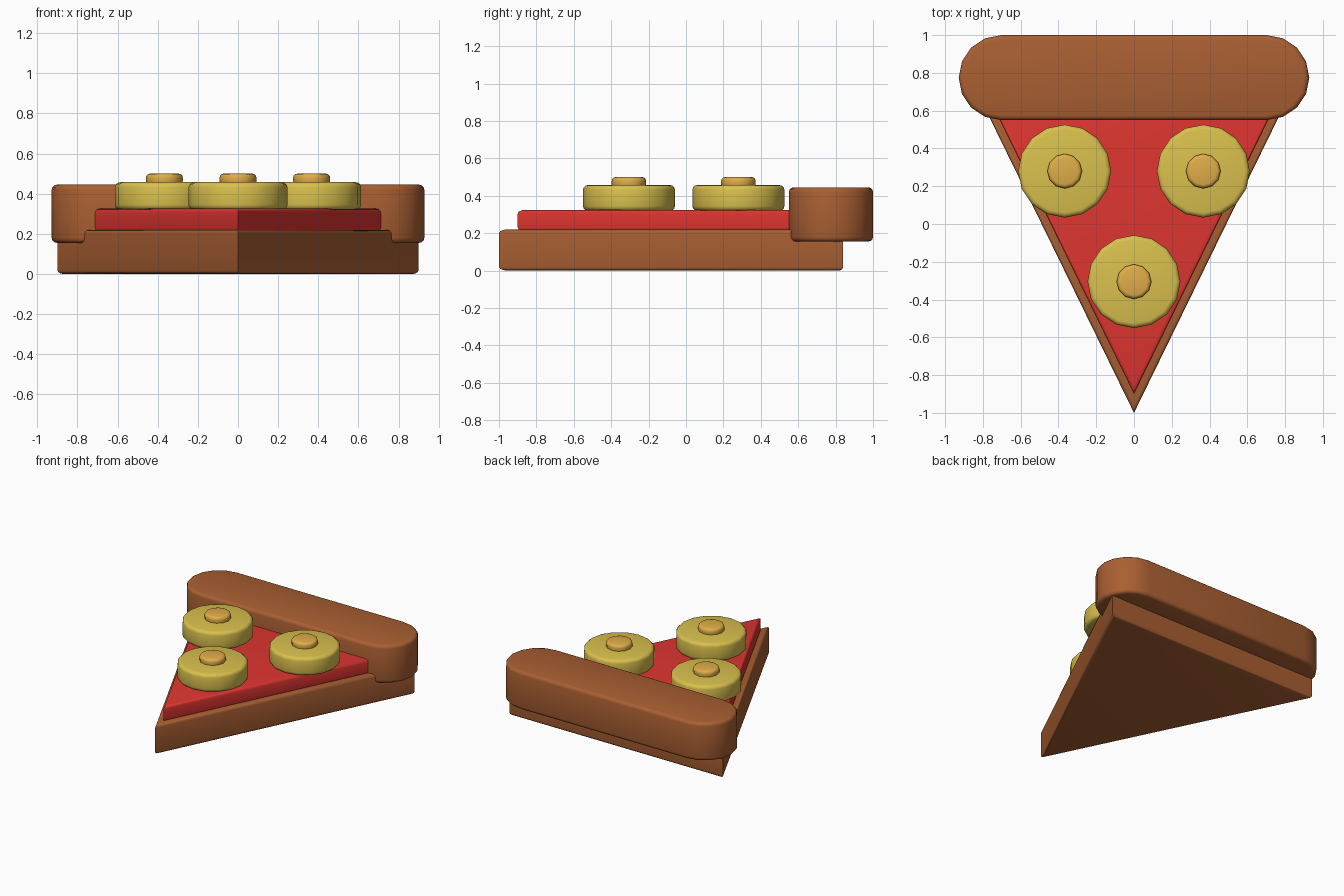
import bpy, bmesh
from math import sin, cos, pi, radians

if "Cube" in bpy.data.objects:
    bpy.data.objects.remove(bpy.data.objects["Cube"])


def material(name, rgb):
    m = bpy.data.materials.new(name)
    m.diffuse_color = (*rgb, 1)
    m.use_nodes = True
    m.node_tree.nodes["Principled BSDF"].inputs["Base Color"].default_value = m.diffuse_color
    return m


BROWN = material("baked_dough", (0.40, 0.115, 0.032))
RED = material("tomato_red", (0.74, 0.036, 0.03))
YELLOW = material("yellow", (0.70, 0.53, 0.075))
GOLD = material("gold", (0.75, 0.42, 0.065))


def slab(name, outline, z0, z1, mat, bevel):
    """Extrude a flat outline from z0 to z1 and round its top and bottom rims."""
    bm = bmesh.new()
    face = bm.faces.new([bm.verts.new((x, y, z0)) for x, y in outline])
    top = bmesh.ops.extrude_face_region(bm, geom=[face])["geom"]
    for v in top:
        if isinstance(v, bmesh.types.BMVert):
            v.co.z = z1
    bmesh.ops.recalc_face_normals(bm, faces=bm.faces)
    rims = [e for e in bm.edges if abs(e.verts[0].co.z - e.verts[1].co.z) < 1e-5]
    bmesh.ops.bevel(bm, geom=rims, offset=bevel, segments=3, profile=0.5,
                    affect='EDGES', clamp_overlap=True)
    mesh = bpy.data.meshes.new(name)
    bm.to_mesh(mesh)
    bm.free()
    mesh.materials.append(mat)
    obj = bpy.data.objects.new(name, mesh)
    bpy.context.collection.objects.link(obj)
    bpy.ops.object.select_all(action='DESELECT')
    obj.select_set(True)
    bpy.context.view_layer.objects.active = obj
    bpy.ops.object.shade_smooth_by_angle(angle=radians(35))
    return obj


def arc(cx, cy, r, start, sweep, n):
    return [(cx + r * cos(start + sweep * i / n), cy + r * sin(start + sweep * i / n))
            for i in range(n + 1)]


def disc(cx, cy, r, n):
    return arc(cx, cy, r, 0, 2 * pi, n)[:-1]


# Wedge of dough and the sauce layer on it
slab("dough_base", [(0, -1), (0.9, 0.84), (-0.9, 0.84)], 0, 0.22, BROWN, 0.02)
slab("sauce_layer", [(0, -0.9), (0.735, 0.6), (-0.735, 0.6)], 0.21, 0.325, RED, 0.02)

# Round-ended crust across the back
crust = arc(0.703, 0.775, 0.225, -pi / 2, pi, 8) + arc(-0.703, 0.775, 0.225, pi / 2, pi, 8)
slab("crust", crust, 0.155, 0.445, BROWN, 0.025)

# Three round toppings, each with a small button
for i, (x, y) in enumerate([(-0.367, 0.28), (0.367, 0.28), (0, -0.305)], 1):
    slab(f"topping_{i}", disc(x, y, 0.246, 16), 0.32, 0.457, YELLOW, 0.025)
    slab(f"topping_centre_{i}", disc(x, y, 0.092, 12), 0.44, 0.5, GOLD, 0.02)
